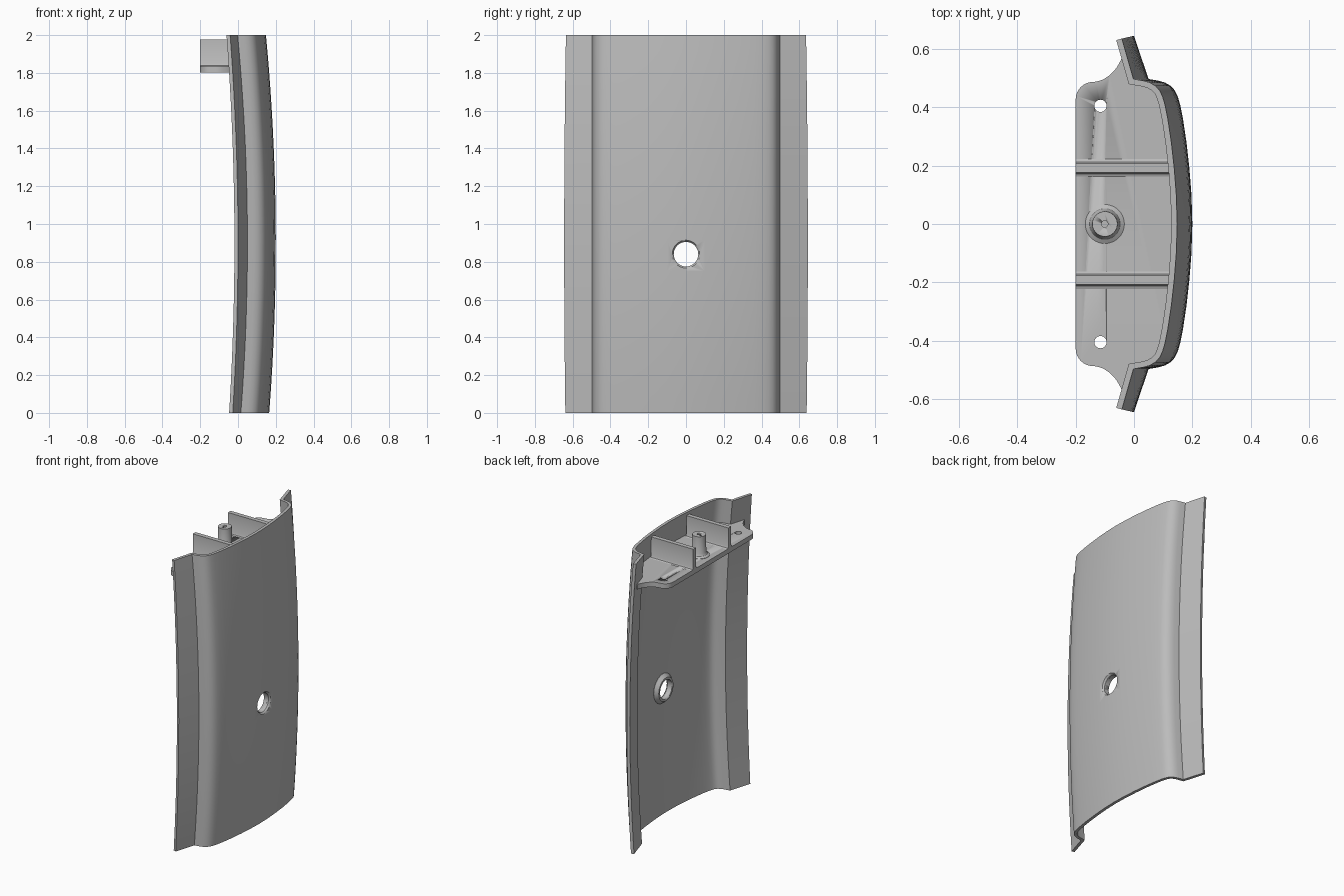
import bpy, bmesh, math
from mathutils import Vector, Matrix

old = bpy.data.objects.get("Cube")
if old:
    bpy.data.objects.remove(old)

grey = bpy.data.materials.new("plain grey")
grey.use_nodes = True
colour = (0.5, 0.5, 0.5, 1)
grey.diffuse_color = colour
grey.node_tree.nodes["Principled BSDF"].inputs["Base Color"].default_value = colour

WALL = 0.02
HOLE_Z = 0.84
# Outer half section: flange edge, flange root, rounded shoulder, crown
HALF = [(0.0, 0.645), (0.05, 0.497), (0.085, 0.491), (0.106, 0.485), (0.125, 0.474),
        (0.14, 0.458), (0.15, 0.437), (0.158, 0.41), (0.168, 0.36), (0.18, 0.28),
        (0.19, 0.19), (0.197, 0.1), (0.2, 0.0)]


def bow(z):
    return -0.043 * (z - 0.9) ** 2


def finish(name, bm, smooth=True):
    bmesh.ops.recalc_face_normals(bm, faces=bm.faces)
    mesh = bpy.data.meshes.new(name)
    bm.to_mesh(mesh)
    bm.free()
    mesh.materials.append(grey)
    obj = bpy.data.objects.new(name, mesh)
    bpy.context.collection.objects.link(obj)
    if smooth:
        bpy.ops.object.select_all(action='DESELECT')
        obj.select_set(True)
        bpy.context.view_layer.objects.active = obj
        bpy.ops.object.shade_smooth_by_angle(angle=math.radians(30))
    return obj


def loft(name, rings):
    """Bridge equal closed rings and cap both ends."""
    bm = bmesh.new()
    rows = [[bm.verts.new(p) for p in ring] for ring in rings]
    n = len(rows[0])
    for a, b in zip(rows, rows[1:]):
        for i in range(n):
            j = (i + 1) % n
            bm.faces.new((a[i], a[j], b[j], b[i]))
    bm.faces.new(rows[0])
    bm.faces.new(rows[-1])
    return finish(name, bm)


def turned(name, profile, centre, axis='Z', sides=40):
    """Round part from (radius, height) pairs, along z or x."""
    turn = Matrix.Rotation(math.pi / 2, 3, 'Y') if axis == 'X' else Matrix.Identity(3)
    rings = []
    for r, h in profile:
        angles = [2 * math.pi * i / sides for i in range(sides)]
        rings.append([turn @ Vector((r * math.cos(a), r * math.sin(a), h)) + Vector(centre)
                      for a in angles])
    return loft(name, rings)


def cut(obj, cutter):
    mod = obj.modifiers.new("cut", 'BOOLEAN')
    mod.operation = 'DIFFERENCE'
    mod.solver = 'EXACT'
    mod.object = cutter
    cutter.hide_render = True
    cutter.hide_viewport = True
    cutter.display_type = 'WIRE'


def inset_line(points, d):
    """Offset an open line towards the hollow side with mitred corners."""
    pts = [Vector(p) for p in points]
    out = []
    for i, p in enumerate(pts):
        dirs = []
        if i > 0:
            dirs.append((p - pts[i - 1]).normalized())
        if i < len(pts) - 1:
            dirs.append((pts[i + 1] - p).normalized())
        normals = [Vector((-t.y, t.x)) for t in dirs]
        m = sum(normals, Vector((0, 0))).normalized()
        side = -1 if normals[0].x > 0 else 1
        out.append(p + m * side * d / max(0.4, m.dot(normals[0])))
    return out


def section(z):
    s = bow(z)
    half = [(x + s, y) for x, y in HALF]
    half[0] = (0.8 * s, 0.645 + 0.18 * s)
    outer = half + [(x, -y) for x, y in reversed(half[:-1])]
    return outer, inset_line(outer, WALL)


# Curved shell with side flanges
rings = []
STEPS = 24
for k in range(STEPS + 1):
    z = 2 * k / STEPS
    outer, inner = section(z)
    rings.append([(p[0], p[1], z) for p in outer + list(reversed(inner))])
shell = loft("curved_shell", rings)

# Collar behind the round opening
collar = turned("opening_collar", [(0.075, 0.152), (0.08, 0.152), (0.1, 0.176), (0.1, 0.188)],
                (0, 0, HOLE_Z), 'X')
opening = turned("opening_cutter", [(0.065, 0.05), (0.065, 0.187), (0.082, 0.21), (0.082, 0.3)],
                 (0, 0, HOLE_Z), 'X')
cut(shell, opening)
cut(collar, opening)

# Mounting shelf that follows the inside of the shell
outer, _ = section(1.82)
middle = inset_line(outer, WALL / 2)
edge = [(-0.03, 0.585), (-0.038, 0.585), (-0.045, 0.562), (-0.06, 0.535), (-0.083, 0.51),
        (-0.108, 0.494), (-0.13, 0.488)]
edge += [(-0.14 - 0.06 * math.sin(a), 0.427 + 0.06 * math.cos(a))
         for a in [math.pi / 2 * i / 8 for i in range(9)]]
outline = list(reversed(edge)) + [tuple(p) for p in middle[1:-1]]
outline += [(x, -y) for x, y in edge]
shelf = loft("mounting_shelf", [[(x, y, z) for x, y in outline] for z in (1.803, 1.836)])

# Bolt holes
for side, label in ((1, "left"), (-1, "right")):
    cut(shelf, turned(label + "_bolt_hole_cutter", [(0.021, 1.7), (0.021, 1.95)],
                      (-0.115, 0.405 * side, 0), sides=32))

# Stiffening ribs with a flared foot
for side, label in ((1, "left"), (-1, "right")):
    half = [(0.03, 1.83), (0.03, 1.836), (0.02, 1.84), (0.015, 1.85), (0.015, 1.978)]
    shape = half + [(-y, z) for y, z in reversed(half)]
    loft(label + "_rib", [[(x, y + 0.192 * side, z) for y, z in shape] for x in (-0.2, 0.122)])

# Hollow post with a flared foot
post = turned("post", [(0.067, 1.83), (0.067, 1.838), (0.053, 1.846), (0.045, 1.862),
                       (0.043, 1.978)], (-0.1, 0, 0))
cut(post, turned("post_bore_cutter", [(0.011, 1.86), (0.011, 2.05)], (-0.1, 0, 0), sides=20))
